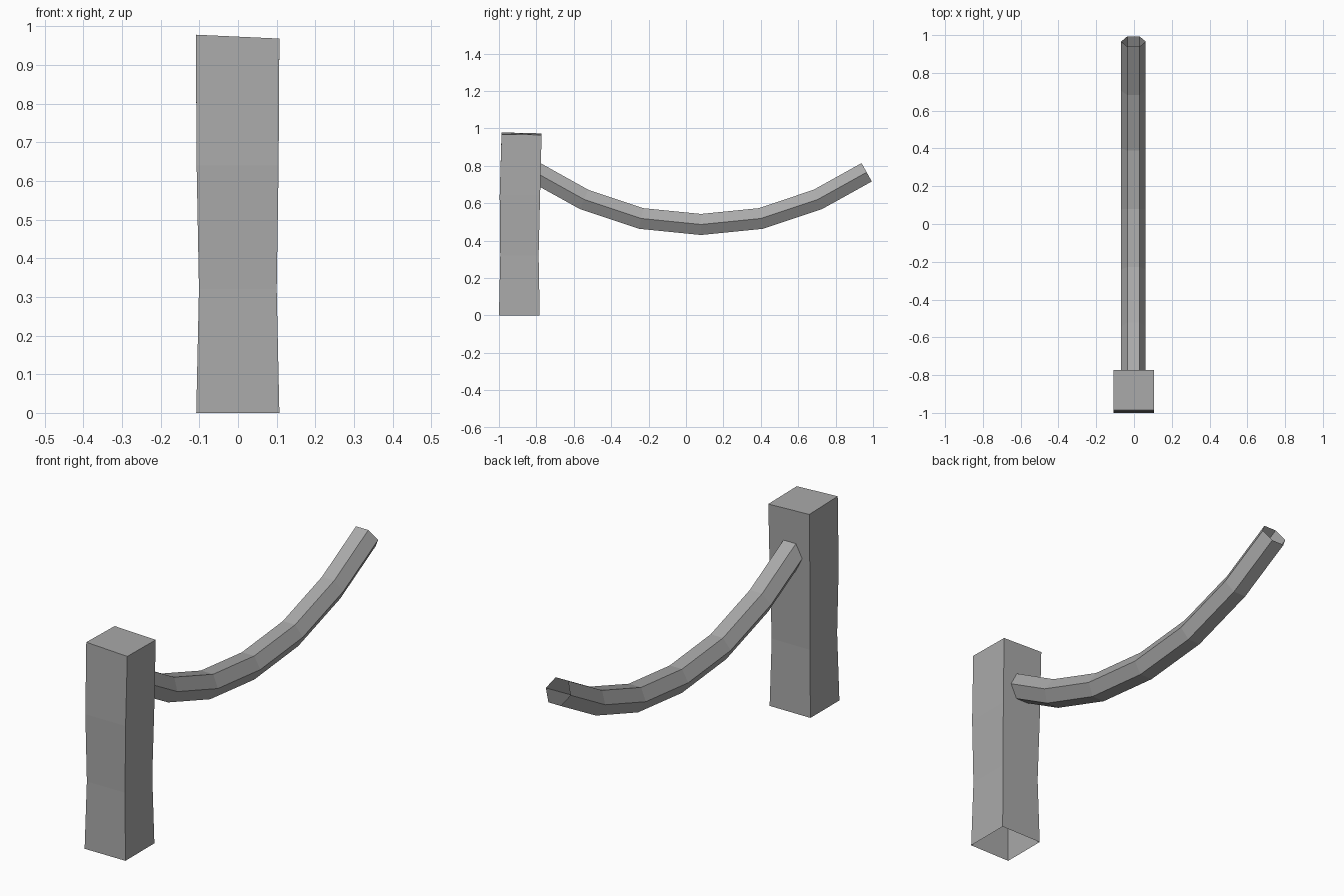
import bpy, bmesh, math
from mathutils import Vector

cube = bpy.data.objects.get("Cube")
if cube:
    bpy.data.objects.remove(cube, do_unlink=True)

grey = bpy.data.materials.new("plain_grey")
grey.use_nodes = True
colour = (0.4, 0.4, 0.4, 1)
grey.diffuse_color = colour
grey.node_tree.nodes["Principled BSDF"].inputs["Base Color"].default_value = colour


def loft(name, rings, cap_end=False):
    """Skin a list of equal-sized rings into an open, flat-shaded tube."""
    bm = bmesh.new()
    loops = [[bm.verts.new(p) for p in ring] for ring in rings]
    n = len(loops[0])
    for a, b in zip(loops, loops[1:]):
        for i in range(n):
            j = (i + 1) % n
            bm.faces.new((a[i], a[j], b[j], b[i]))
    if cap_end:
        bm.faces.new(loops[-1])
    mesh = bpy.data.meshes.new(name)
    bm.to_mesh(mesh)
    bm.free()
    mesh.materials.append(grey)
    obj = bpy.data.objects.new(name, mesh)
    bpy.context.collection.objects.link(obj)
    return obj


# Post: slightly wavy square column, open underneath, with a tilted top
# Each level: height, left x, right x, front y, back y
levels = [
    (0.0, -0.108, 0.107, -1.0, -0.782),
    (0.32, -0.101, 0.100, -0.993, -0.788),
    (0.64, -0.107, 0.105, -0.996, -0.780),
    (0.971, -0.109, 0.107, -0.986, -0.772),
]
rings = [[Vector(p) for p in ((x0, y0, z), (x1, y0, z), (x1, y1, z), (x0, y1, z))]
         for z, x0, x1, y0, y1 in levels]
for corner, tilt in zip(rings[-1], (0.007, -0.003, -0.006, 0.002)):
    corner.z += tilt
loft("post", rings, cap_end=True)

# Rope: hexagonal tube sagging in a symmetric arc, open at its free end
middle_y, rope_x, radius = 0.08, -0.003, 0.065
half = [(0.0, 0.486), (0.32, 0.518), (0.625, 0.62), (0.886, 0.765)]
path = [(-d, z) for d, z in reversed(half[1:])] + half
path = [Vector((rope_x, middle_y + d, z)) for d, z in path]
rings = []
for i, p in enumerate(path):
    before = (p - path[i - 1]).normalized() if i else Vector()
    after = (path[i + 1] - p).normalized() if i + 1 < len(path) else Vector()
    along = (before + after).normalized()
    side = Vector((1, 0, 0))
    up = side.cross(along)
    angles = [math.radians(60 * k) for k in range(6)]
    rings.append([p + radius * (side * math.cos(a) + up * math.sin(a)) for a in angles])
loft("rope", rings)
